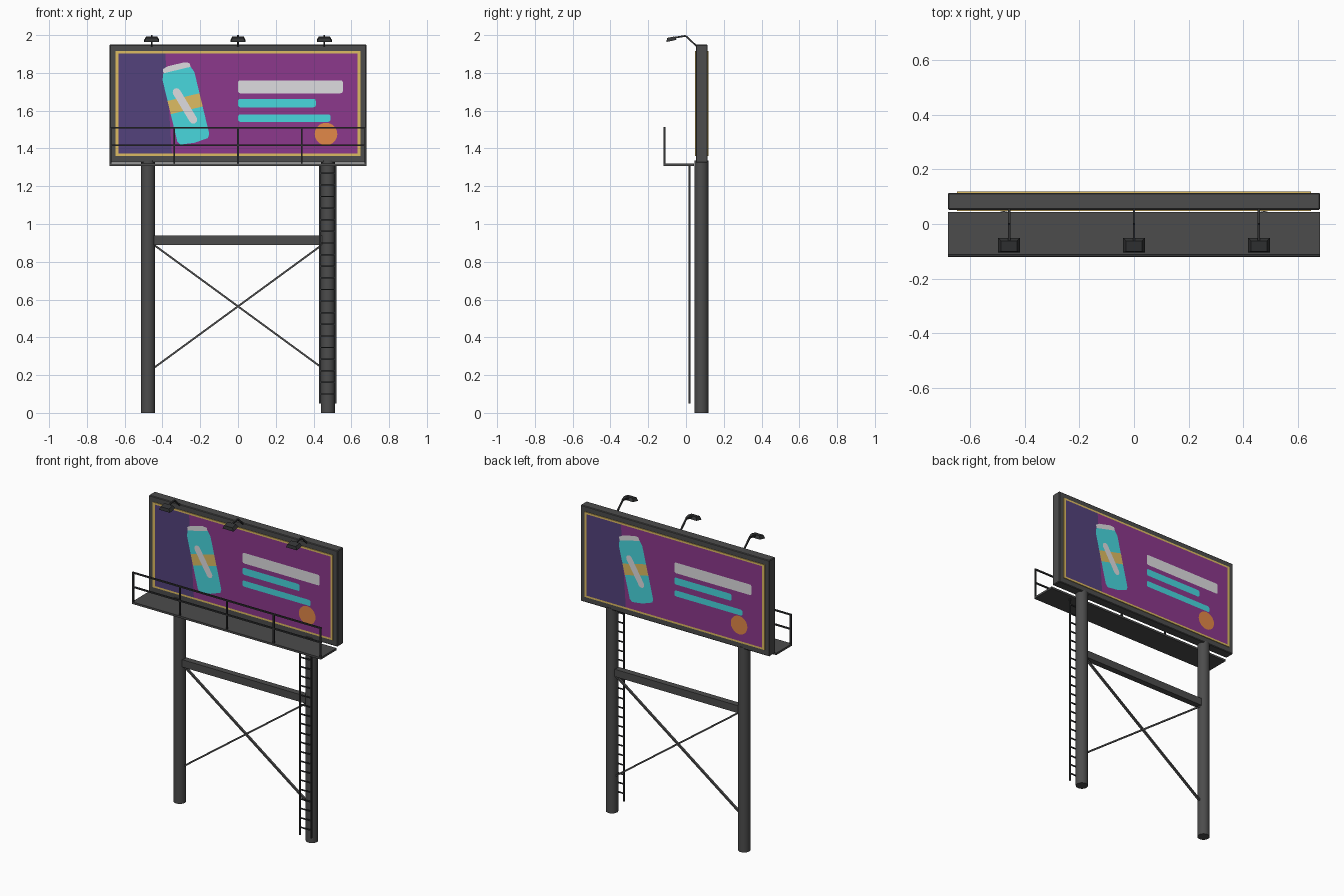
import bpy, bmesh, math
from mathutils import Vector, Matrix

if "Cube" in bpy.data.objects:
    bpy.data.objects.remove(bpy.data.objects["Cube"])


def mat(name, r, g, b):
    lin = lambda c: ((c / 255 + 0.055) / 1.055) ** 2.4 if c > 10 else c / 255 / 12.92
    m = bpy.data.materials.new(name)
    m.diffuse_color = (lin(r), lin(g), lin(b), 1)
    m.use_nodes = True
    m.node_tree.nodes["Principled BSDF"].inputs["Base Color"].default_value = m.diffuse_color
    return m


STEEL = mat("steel grey", 76, 76, 76)
DARK = mat("dark steel", 52, 53, 54)
GOLD = mat("gold", 222, 188, 98)
PURPLE = mat("purple", 140, 56, 140)
NAVY = mat("indigo", 84, 66, 124)
CYAN = mat("cyan", 72, 215, 222)
WHITE = mat("pale grey", 222, 220, 224)
ORANGE = mat("orange", 226, 136, 72)

YC = 0.083            # depth centre of the sign


def finish(name, bm, m):
    me = bpy.data.meshes.new(name)
    bm.to_mesh(me)
    bm.free()
    me.materials.append(m)
    ob = bpy.data.objects.new(name, me)
    bpy.context.collection.objects.link(ob)
    return ob


def box(name, x0, x1, y0, y1, z0, z1, m, bevel=0):
    bm = bmesh.new()
    bmesh.ops.create_cube(bm, size=1, matrix=Matrix.Translation(
        ((x0 + x1) / 2, (y0 + y1) / 2, (z0 + z1) / 2)) @ Matrix.Diagonal((x1 - x0, y1 - y0, z1 - z0, 1)))
    if bevel:
        bmesh.ops.bevel(bm, geom=bm.edges[:], offset=bevel, segments=1, affect='EDGES')
    return finish(name, bm, m)


def bars(name, segments, w, m, depth=None):
    """Square bars between pairs of points, joined as one part."""
    bm = bmesh.new()
    for p, q in segments:
        p, q = Vector(p), Vector(q)
        d = (q - p).normalized()
        side = Vector((0, 1, 0)) if abs(d.y) < 0.5 else Vector((1, 0, 0))
        side = (side - d * side.dot(d)).normalized()
        up = d.cross(side)
        rot = Matrix((side, up, d)).transposed().to_4x4()
        bmesh.ops.create_cube(bm, size=1, matrix=Matrix.Translation((p + q) / 2) @ rot
                              @ Matrix.Diagonal((depth or w, w, (q - p).length, 1)))
    return finish(name, bm, m)


# Posts
for sx, side in ((-1, "left"), (1, "right")):
    bm = bmesh.new()
    bmesh.ops.create_cone(bm, cap_ends=True, segments=20, radius1=0.037, radius2=0.037, depth=1.335,
                          matrix=Matrix.Translation((sx * 0.476, YC - 0.002, 0.6675)))
    for f in bm.faces:
        f.smooth = len(f.verts) == 4
    for e in bm.edges:
        e.smooth = all(f.smooth for f in e.link_faces)
    finish(side + "_post", bm, STEEL)

# Cross beam and diagonal braces
box("cross_beam", -0.45, 0.45, YC - 0.022, YC + 0.018, 0.89, 0.938, STEEL)
bars("cross_braces", [((-s * 0.45, YC, 0.235), (s * 0.45, YC, 0.893)) for s in (1, -1)], 0.01, STEEL, 0.015)

# Sign cabinet
box("sign_cabinet", -0.68, 0.68, 0.052, 0.114, 1.325, 1.95, STEEL, 0.004)

# Service platform and railing
box("platform", -0.68, 0.68, -0.12, 0.043, 1.308, 1.321, STEEL)
ry = -0.114
rail = [((x, ry, 1.315), (x, ry, 1.512)) for x in (-0.675, -0.3375, 0, 0.3375, 0.675)]
rail += [((-0.68, ry, z), (0.68, ry, z)) for z in (1.51, 1.417)]
bars("railing", rail, 0.009, DARK)

# Ladder
bars("ladder_rails", [((x, 0.018, 0.05), (x, 0.018, 1.31)) for x in (0.434, 0.516)], 0.009, DARK)
bars("ladder_rungs", [((0.434, 0.018, 0.1 + i * 0.0615), (0.516, 0.018, 0.1 + i * 0.0615))
                      for i in range(20)], 0.007, DARK)

# Lamps on cranked arms
for i, x in enumerate((-0.457, 0, 0.457)):
    pts = [(x, 0.058, 1.94), (x, -0.002, 1.996), (x, -0.062, 1.986)]
    bars(f"lamp_arm_{i + 1}", list(zip(pts, pts[1:])), 0.009, DARK)
    bm = bmesh.new()
    bmesh.ops.create_cube(bm, size=1)
    for v in bm.verts:                       # hood narrows to the top
        k = 0.74 if v.co.z > 0 else 1
        v.co = Vector((v.co.x * 0.08 * k, v.co.y * 0.054 * k, v.co.z * 0.02))
    bm.transform(Matrix.Translation((x, -0.079, 1.979)) @ Matrix.Rotation(math.radians(12), 4, 'X'))
    finish(f"lamp_head_{i + 1}", bm, DARK)


# Poster shapes: outlines in (x, z), anticlockwise seen from the viewer
def rect(x0, x1, z0, z1):
    return [(x0, z0), (x1, z0), (x1, z1), (x0, z1)]


def disc(cx, cz, r, n=20):
    return [(cx + r * math.cos(2 * math.pi * i / n), cz + r * math.sin(2 * math.pi * i / n)) for i in range(n)]


def capsule(a, b, r, n=6):
    ang = math.atan2(b[1] - a[1], b[0] - a[0])
    out = []
    for c, start in ((b, ang - math.pi / 2), (a, ang + math.pi / 2)):
        out += [(c[0] + r * math.cos(start + math.pi * i / n), c[1] + r * math.sin(start + math.pi * i / n))
                for i in range(n + 1)]
    return out


def pill(x0, x1, z0, z1, r):
    out = []
    for cx, cz, q in ((x1 - r, z0 + r, 3), (x1 - r, z1 - r, 0), (x0 + r, z1 - r, 1), (x0 + r, z0 + r, 2)):
        out += [(cx + r * math.cos((q + i / 3) * math.pi / 2), cz + r * math.sin((q + i / 3) * math.pi / 2))
                for i in range(4)]
    return out


def tilt(pts):
    """Leaning local frame of the drink can."""
    c, s = math.cos(math.radians(13.5)), math.sin(math.radians(13.5))
    return [(-0.28 + u * c - v * s, 1.637 + u * s + v * c) for u, v in pts]


art = [
    ("background", rect(-0.632, 0.632, 1.373, 1.903), PURPLE, 0),
    ("side_field", [(-0.632, 1.373), (-0.35, 1.373), (-0.385, 1.903), (-0.632, 1.903)], NAVY, 1),
    ("can_body", tilt([(-0.075, -0.205), (0, -0.213), (0.075, -0.205), (0.087, -0.185), (0.087, 0.15),
                       (0.072, 0.19), (-0.072, 0.19), (-0.087, 0.15), (-0.087, -0.185)]), CYAN, 2),
    ("can_lid", tilt([(-0.074, 0.183), (0.074, 0.183), (0.072, 0.205), (0.045, 0.214),
                      (-0.045, 0.214), (-0.072, 0.205)]), WHITE, 3),
    ("can_band", tilt(rect(-0.087, 0.087, -0.036, 0.036)), GOLD, 3),
    ("can_slash", capsule((-0.325, 1.698), (-0.237, 1.552), 0.021), WHITE, 4),
    ("wide_bar", pill(0, 0.555, 1.692, 1.761, 0.012), WHITE, 1),
    ("upper_bar", pill(0, 0.412, 1.618, 1.663, 0.012), CYAN, 1),
    ("lower_bar", pill(0, 0.49, 1.541, 1.58, 0.012), CYAN, 1),
    ("round_spot", disc(0.466, 1.476, 0.06), ORANGE, 1),
]

# Gold-trimmed poster panels on both sides, the back one turned half round
for s, side in ((1, "front"), (-1, "back")):
    y0, y1 = sorted((YC - s * 0.03, YC - s * 0.0355))
    box(side + "_gold_panel", -0.648, 0.648, y0, y1, 1.361, 1.915, GOLD)
    for name, pts, m, layer in art:
        bm = bmesh.new()
        d = 0.0361 + layer * 0.0005
        bm.faces.new([bm.verts.new((s * x, YC - s * d, z)) for x, z in pts])
        finish(f"{side}_{name}", bm, m)
